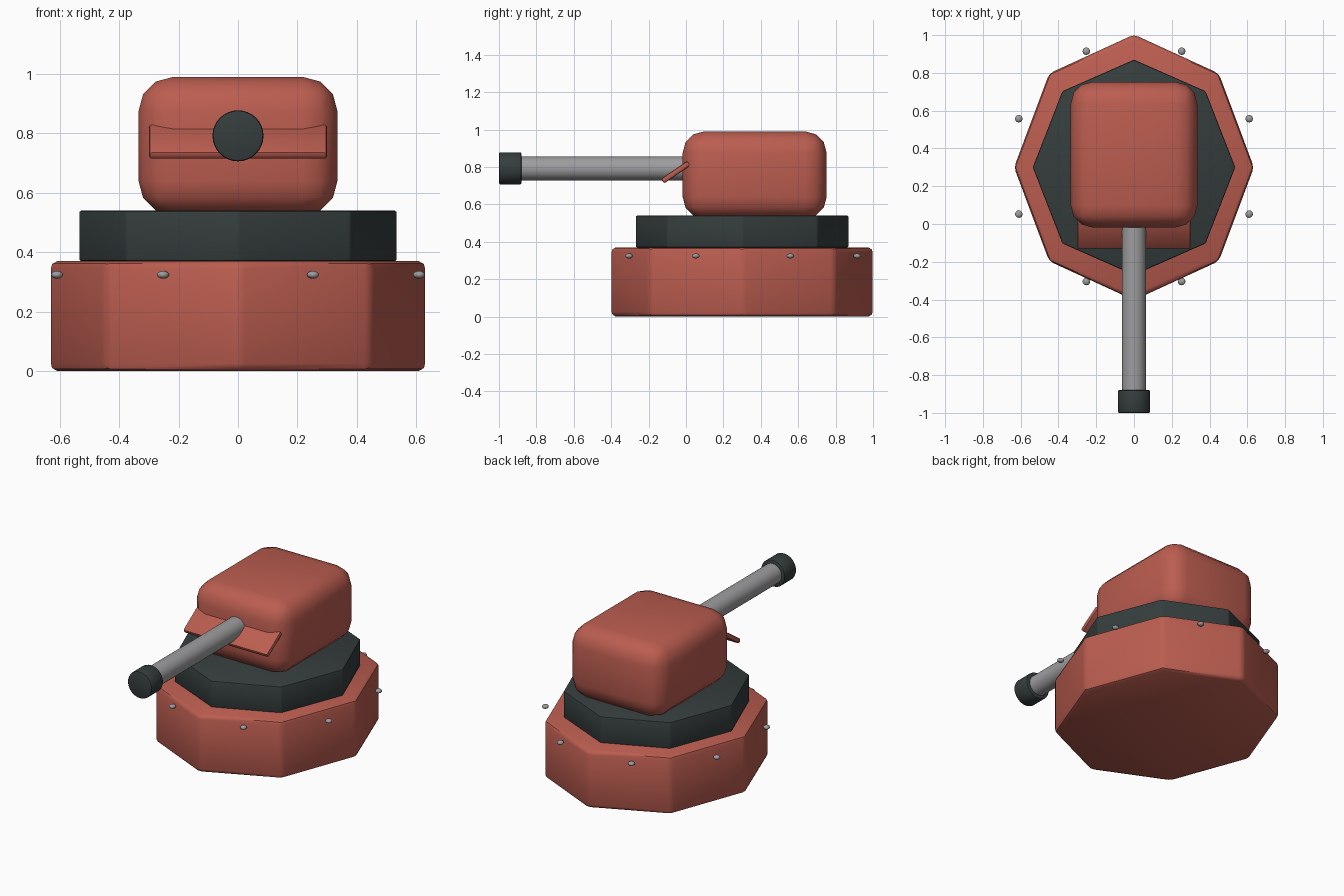
import bpy
import math

cube = bpy.data.objects.get("Cube")
if cube:
    bpy.data.objects.remove(cube)

CY = 0.3  # centre of the base along y


def material(name, rgb):
    m = bpy.data.materials.new(name)
    m.use_nodes = True
    m.diffuse_color = (*rgb, 1)
    bsdf = m.node_tree.nodes["Principled BSDF"]
    bsdf.inputs["Base Color"].default_value = (*rgb, 1)
    bsdf.inputs["Roughness"].default_value = 0.6
    return m


red = material("brick red", (0.50, 0.11, 0.08))
dark = material("dark slate", (0.036, 0.047, 0.047))
steel = material("steel grey", (0.34, 0.34, 0.35))


def finish(name, mat, bevel=0, segments=2, angle=30):
    """Name the active object, apply its scale, bevel it and shade it."""
    ob = bpy.context.object
    ob.name = name
    ob.data.materials.append(mat)
    bpy.ops.object.transform_apply(location=False, rotation=False, scale=True)
    if bevel:
        mod = ob.modifiers.new("Bevel", 'BEVEL')
        mod.width = bevel
        mod.segments = segments
        mod.limit_method = 'ANGLE'
        mod.angle_limit = math.radians(30)
        bpy.ops.object.modifier_apply(modifier=mod.name)
    bpy.ops.object.shade_smooth_by_angle(angle=math.radians(angle))
    return ob


def octagon(name, mat, rx, ry, z0, z1, bevel, angle):
    bpy.ops.mesh.primitive_cylinder_add(vertices=8, radius=1, depth=1,
                                        location=(0, CY, (z0 + z1) / 2))
    bpy.context.object.scale = (rx, ry, z1 - z0)
    finish(name, mat, bevel, 2, angle)


def tube(name, mat, radius, y0, y1, bevel=0):
    bpy.ops.mesh.primitive_cylinder_add(vertices=32, radius=radius, depth=y1 - y0,
                                        location=(0, (y0 + y1) / 2, 0.792),
                                        rotation=(math.pi / 2, 0, 0))
    finish(name, mat, bevel)


def box(name, mat, size, location, tilt, bevel, segments):
    bpy.ops.mesh.primitive_cube_add(size=1, location=location, rotation=(tilt, 0, 0))
    bpy.context.object.scale = size
    finish(name, mat, bevel, segments, 40)


# Stacked octagonal base and turning ring
octagon("base", red, 0.635, 0.703, 0, 0.37, 0.025, 40)
octagon("turning_ring", dark, 0.536, 0.57, 0.37, 0.54, 0.008, 30)

# Rounded turret with a tilted shield at the front
box("turret", red, (0.67, 0.77, 0.465), (0, 0.367, 0.7575), 0, 0.115, 3)
box("shield", red, (0.60, 0.172, 0.03), (0, -0.055, 0.772), 0.6, 0.01, 2)

# Gun
tube("barrel", steel, 0.064, -0.9, 0.1)
tube("muzzle", dark, 0.086, -1.0, -0.88, 0.008)

# Rivets around the base, one facing each side
for i in range(8):
    a = math.radians(22.5 + 45 * i)
    bpy.ops.mesh.primitive_uv_sphere_add(
        segments=12, ring_count=8, radius=1,
        location=(0.66 * math.cos(a), CY + 0.005 + 0.66 * math.sin(a), 0.324))
    bpy.context.object.scale = (0.02, 0.02, 0.013)
    finish(f"rivet_{i + 1}", steel, angle=60)
